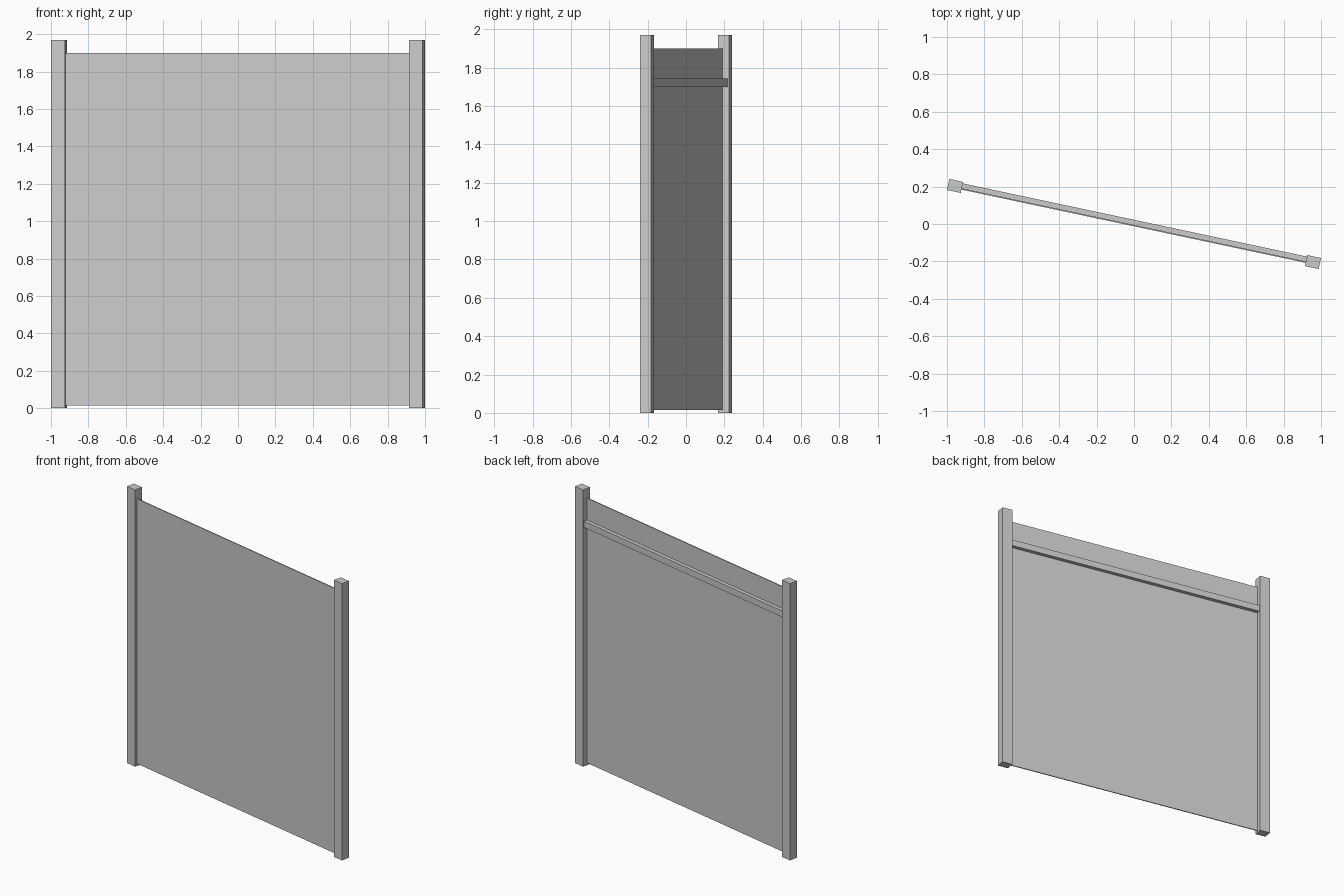
import bpy
from math import radians
from mathutils import Matrix

cube = bpy.data.objects.get("Cube")
if cube:
    bpy.data.objects.remove(cube, do_unlink=True)

# One plain grey for the whole panel
GREY = (0.6, 0.6, 0.6, 1)
grey = bpy.data.materials.new("plain_grey")
grey.use_nodes = True
grey.diffuse_color = GREY
grey.node_tree.nodes["Principled BSDF"].inputs["Base Color"].default_value = GREY

TURN = Matrix.Rotation(radians(-12), 4, "Z")
HALF_SPAN = 0.978
POST_WIDTH, POST_DEPTH, POST_HEIGHT = 0.075, 0.06, 1.97
INNER = HALF_SPAN - POST_WIDTH / 2


def box(name, x, y, z):
    """Box from (min, max) ranges, turned with the whole fence."""
    bpy.ops.mesh.primitive_cube_add(size=1)
    obj = bpy.context.object
    obj.name = name
    size = [hi - lo for lo, hi in (x, y, z)]
    centre = [(hi + lo) / 2 for lo, hi in (x, y, z)]
    obj.data.transform(TURN @ Matrix.Translation(centre) @ Matrix.Diagonal(size + [1]))
    obj.data.materials.append(grey)
    return obj


# Posts at both ends
for side, name in ((-1, "right_post"), (1, "left_post")):
    c = side * HALF_SPAN
    box(name, (c - POST_WIDTH / 2, c + POST_WIDTH / 2),
        (-POST_DEPTH / 2, POST_DEPTH / 2), (0, POST_HEIGHT))

# Thin infill sheet and the rail behind it
box("panel", (-INNER, INNER), (-0.012, -0.005), (0.015, 1.90))
box("back_rail", (-INNER, INNER), (-0.005, 0.022), (1.70, 1.745))
